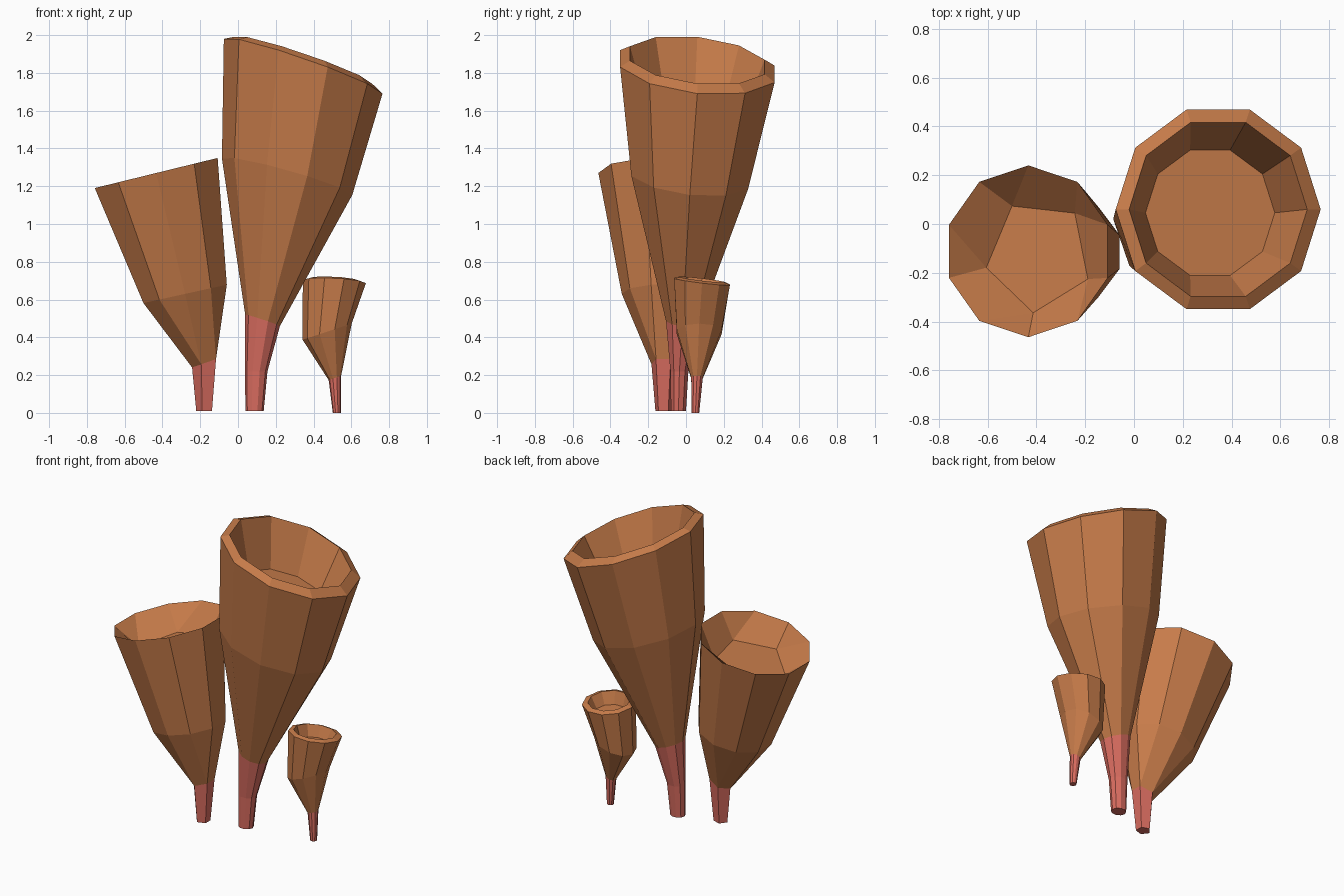
import bpy, bmesh, math

if "Cube" in bpy.data.objects:
    bpy.data.objects.remove(bpy.data.objects["Cube"])

SIDES = 10


def material(name, rgb):
    m = bpy.data.materials.new(name)
    m.diffuse_color = (*rgb, 1)
    m.use_nodes = True
    m.node_tree.nodes["Principled BSDF"].inputs["Base Color"].default_value = m.diffuse_color
    return m


BROWN = material("warm brown", (0.57, 0.20, 0.068))
PINK = material("coral pink", (0.69, 0.15, 0.115))


def ring(cx, cy, cz, rx, ry, sx=0, sy=0, phase=0, half=False):
    """Ten points on a tilted ellipse; half=True doubles them up into five corners."""
    pts = []
    for k in range(SIDES):
        a = math.radians(phase + 36 * (k - k % 2 if half else k))
        dx, dy = rx * math.cos(a), ry * math.sin(a)
        pts.append((cx + dx, cy + dy, cz + sx * dx + sy * dy))
    return pts


def loft(name, rings, mat, cap_start=False, cap_end=False):
    """Join rings from bottom to top (and back down inside) with flat faces."""
    bm = bmesh.new()
    vs = [[bm.verts.new(p) for p in r] for r in rings]
    for a, b in zip(vs, vs[1:]):
        for i in range(SIDES):
            j = (i + 1) % SIDES
            bm.faces.new((a[i], a[j], b[j], b[i]))
    if cap_start:
        bm.faces.new(vs[0][::-1])
    if cap_end:
        bm.faces.new(vs[-1])
    bmesh.ops.remove_doubles(bm, verts=bm.verts, dist=0.0005)
    me = bpy.data.meshes.new(name)
    bm.to_mesh(me)
    bm.free()
    me.materials.append(mat)
    bpy.context.collection.objects.link(bpy.data.objects.new(name, me))


# Tall tube: stem, flared cup, bevelled lip, shallow floor
neck = ring(0.13, -0.02, 0.49, 0.092, 0.09, -0.33, -0.05)
loft("tall_stem", [
    ring(0.088, -0.04, 0.01, 0.048, 0.042),
    ring(0.096, -0.035, 0.22, 0.06, 0.05),
    neck], PINK, cap_start=True)
loft("tall_cup", [
    neck,
    ring(0.26, 0.02, 1.25, 0.345, 0.325, -0.28, -0.11),
    ring(0.345, 0.06, 1.835, 0.42, 0.43, -0.345, -0.1),
    ring(0.345, 0.06, 1.867, 0.365, 0.375, -0.34, -0.1),
    ring(0.312, 0.046, 1.58, 0.265, 0.27, -0.33, -0.1)],
    BROWN, cap_end=True)

# Wide tube: five-sided stem, sharp rim, five-sided floor
neck = ring(-0.173, -0.12, 0.265, 0.07, 0.066, 0.35, 0, 36, True)
loft("wide_stem", [
    ring(-0.175, -0.12, 0.01, 0.046, 0.044, 0, 0, 36, True),
    neck], PINK, cap_start=True)
loft("wide_cup", [
    neck,
    ring(-0.28, -0.115, 0.63, 0.232, 0.225, 0.22, 0, 18),
    ring(-0.433, -0.112, 1.27, 0.342, 0.352, 0.245, 0, 18),
    ring(-0.39, -0.13, 1.13, 0.22, 0.235, 0.24, 0, 48, True)],
    BROWN, cap_end=True)

# Small tube: thin stem, bulging cup, narrow lip
neck = ring(0.513, 0.058, 0.185, 0.033, 0.032, 0.35, 0)
loft("small_stem", [
    ring(0.523, 0.05, 0.0, 0.021, 0.021),
    neck], PINK, cap_start=True)
loft("small_cup", [
    neck,
    ring(0.472, 0.07, 0.43, 0.13, 0.125, 0.33, 0),
    ring(0.51, 0.085, 0.695, 0.167, 0.155, -0.05, -0.12),
    ring(0.508, 0.085, 0.706, 0.132, 0.125, -0.05, -0.12),
    ring(0.502, 0.082, 0.63, 0.1, 0.095, -0.04, -0.1)],
    BROWN, cap_end=True)
